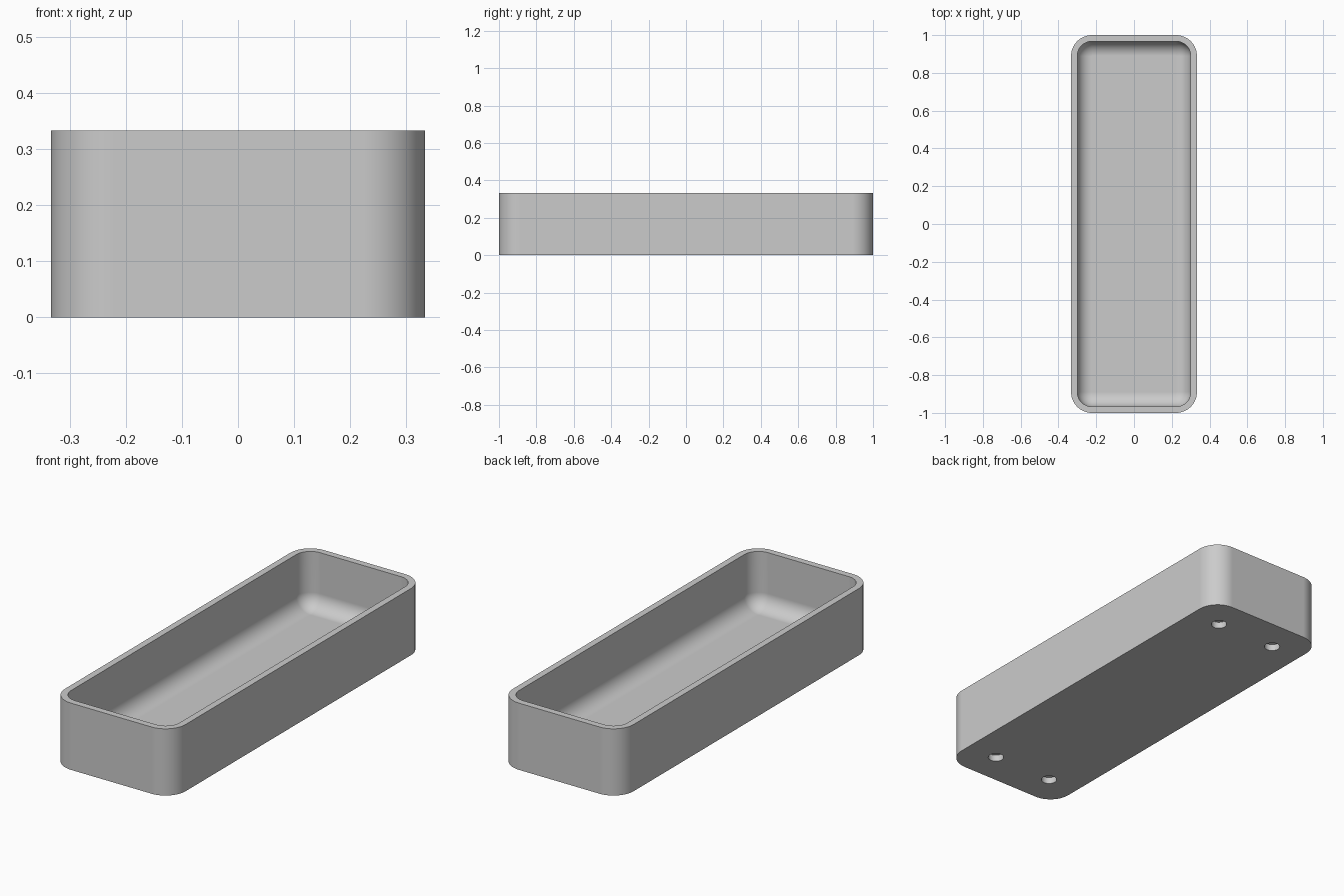
import bpy
import bmesh
from math import sin, cos, pi

if "Cube" in bpy.data.objects:
    bpy.data.objects.remove(bpy.data.objects["Cube"], do_unlink=True)

# Main sizes
HALF_X, HALF_Y, HEIGHT = 1 / 3, 1.0, 1 / 3
CORNER, WALL = 0.111, 0.033
FLOOR, FILLET = 0.052, 0.077
CORNER_STEPS, FILLET_STEPS = 16, 12

# Single grey material
grey = bpy.data.materials.new("plain_grey")
grey.use_nodes = True
grey.diffuse_color = (0.6, 0.6, 0.6, 1)
grey.node_tree.nodes["Principled BSDF"].inputs["Base Color"].default_value = (0.6, 0.6, 0.6, 1)


def rounded_ring(bm, inset, z):
    """Rounded rectangle of vertices, inset from the outer wall."""
    r = max(CORNER - inset, 0.001)
    cx, cy = HALF_X - inset - r, HALF_Y - inset - r
    ring = []
    for q, (sx, sy) in enumerate([(1, 1), (-1, 1), (-1, -1), (1, -1)]):
        for i in range(CORNER_STEPS + 1):
            a = (q + i / CORNER_STEPS) * pi / 2
            ring.append(bm.verts.new((sx * cx + r * cos(a), sy * cy + r * sin(a), z)))
    return ring


# Tray: outer wall, rim, inner wall, filleted floor
section = [(0, 0), (0, HEIGHT), (WALL, HEIGHT)]
for i in range(FILLET_STEPS + 1):
    a = i / FILLET_STEPS * pi / 2
    section.append((WALL + FILLET * (1 - cos(a)), FLOOR + FILLET * (1 - sin(a))))

bm = bmesh.new()
rings = [rounded_ring(bm, inset, z) for inset, z in section]
for low, high in zip(rings, rings[1:]):
    for i in range(len(low)):
        j = (i + 1) % len(low)
        bm.faces.new((low[i], low[j], high[j], high[i]))
bm.faces.new(rings[0])
bm.faces.new(rings[-1])
bmesh.ops.recalc_face_normals(bm, faces=bm.faces)
mesh = bpy.data.meshes.new("tray")
bm.to_mesh(mesh)
bm.free()
mesh.materials.append(grey)
tray = bpy.data.objects.new("tray", mesh)
bpy.context.collection.objects.link(tray)

# Four blind round holes in the underside
HOLE_RADIUS, HOLE_DEPTH = 0.037, 0.033
for sx in (-1, 1):
    for sy in (-1, 1):
        bpy.ops.mesh.primitive_cylinder_add(vertices=32, radius=HOLE_RADIUS, depth=2 * HOLE_DEPTH,
                                            location=(sx / 6, sy * 5 / 6, 0))
        cutter = bpy.context.object
        cutter.name = "hole_cutter"
        cutter.hide_render = True
        cutter.data.materials.append(grey)
        cut = tray.modifiers.new("hole", 'BOOLEAN')
        cut.operation = 'DIFFERENCE'
        cut.solver = 'EXACT'
        cut.object = cutter
        bpy.context.view_layer.objects.active = tray
        bpy.ops.object.modifier_apply(modifier=cut.name)
        bpy.data.objects.remove(cutter, do_unlink=True)

# Smooth curves, crisp rim, flat faces kept flat
bpy.ops.object.select_all(action='DESELECT')
tray.select_set(True)
bpy.context.view_layer.objects.active = tray
bpy.ops.object.shade_smooth_by_angle(angle=pi / 6)
weighted = tray.modifiers.new("flat_normals", 'WEIGHTED_NORMAL')
weighted.keep_sharp = True
